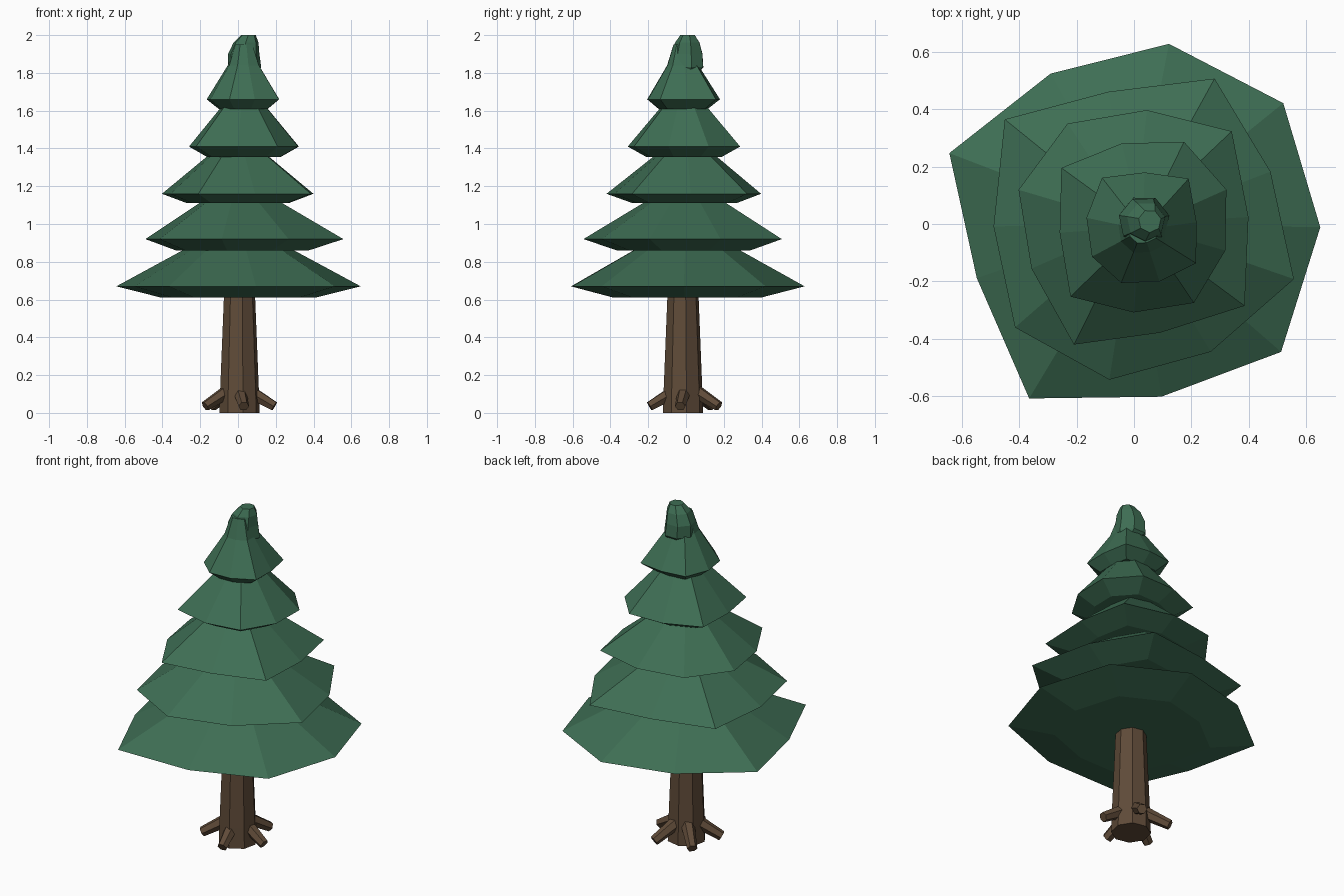
import bpy
import bmesh
from math import cos, sin, radians
from mathutils import Vector

default = bpy.data.objects.get("Cube")
if default:
    bpy.data.objects.remove(default, do_unlink=True)


def make_material(name, colour):
    mat = bpy.data.materials.new(name)
    mat.use_nodes = True
    mat.diffuse_color = (*colour, 1)
    bsdf = mat.node_tree.nodes["Principled BSDF"]
    bsdf.inputs["Base Color"].default_value = (*colour, 1)
    bsdf.inputs["Roughness"].default_value = 0.9
    return mat


needle_green = make_material("needle green", (0.048, 0.155, 0.088))
bark_brown = make_material("bark brown", (0.115, 0.070, 0.040))


def loft(name, rings, material):
    """Join equal-sized rings of points with flat faces and cap both ends."""
    bm = bmesh.new()
    loops = [[bm.verts.new(p) for p in ring] for ring in rings]
    for low, high in zip(loops, loops[1:]):
        for i in range(len(low)):
            j = (i + 1) % len(low)
            bm.faces.new((low[i], low[j], high[j], high[i]))
    bm.faces.new(loops[0])
    bm.faces.new(loops[-1])
    bmesh.ops.recalc_face_normals(bm, faces=bm.faces)
    mesh = bpy.data.meshes.new(name)
    bm.to_mesh(mesh)
    bm.free()
    mesh.materials.append(material)
    obj = bpy.data.objects.new(name, mesh)
    bpy.context.collection.objects.link(obj)
    return obj


def polar_ring(centre, radii, phase, z, scale=1.0):
    """Closed ring of points at even angles, each with its own radius."""
    step = 360 / len(radii)
    return [Vector((centre[0] + r * scale * cos(radians(phase + i * step)),
                    centre[1] + r * scale * sin(radians(phase + i * step)), z))
            for i, r in enumerate(radii)]


def branch_tier(name, centre, phase, radii, levels):
    """A skirt of needles; levels are (height, outline scale) pairs."""
    rings = [polar_ring(centre, radii, phase, z, s) for z, s in levels]
    return loft(name, rings, needle_green)


# Five irregular nine-sided skirts of needles, from the ground up
branch_tier("lowest_tier", (0, 0), -1,
            (.65, .67, .64, .60, .69, .58, .71, .61, .68),
            [(.61, .63), (.67, 1), (.88, .40)])
branch_tier("second_tier", (0, 0), -19,
            (.59, .51, .58, .47, .58, .49, .55, .55, .52),
            [(.86, .67), (.92, 1), (1.13, .36)])
branch_tier("middle_tier", (0, 0), 3.5,
            (.40, .47, .40, .42, .42, .39, .47, .39, .48),
            [(1.11, .67), (1.16, 1), (1.38, .34)])
branch_tier("fourth_tier", (.03, -.01), -16,
            (.30, .32, .33, .30, .35, .29, .35, .30, .32),
            [(1.355, .67), (1.41, 1), (1.63, .38)])
branch_tier("top_tier", (.03, -.02), 8,
            (.19, .24, .20, .23, .20, .20, .20, .19, .22),
            [(1.61, .68), (1.66, 1), (1.84, .43), (1.95, .25)])

# Lumpy tip, leaning slightly to one side
tip_profile = [(1.78, .060, .04), (1.83, .035, .09), (1.90, .030, .085),
               (1.96, .042, .068), (2.0, .055, .040)]
loft("tree_tip",
     [polar_ring((x, .01), [r] * 7, 12, z) for z, x, r in tip_profile],
     needle_green)

# Tapered trunk
loft("trunk",
     [polar_ring((.008, -.016), [r] * 8, 10, z)
      for z, r in ((.01, .108), (.12, .104), (.66, .082))],
     bark_brown)


def root(name, angle):
    """A stubby tapered root running outwards and down from the trunk."""
    out = Vector((cos(radians(angle)), sin(radians(angle)), 0))
    start = out * .05 + Vector((0, 0, .12))
    end = out * .195 + Vector((0, 0, .035))
    turn = (end - start).to_track_quat("Z", "Y")
    rings = []
    for point, radius in ((start, .038), (end, .028)):
        ring = polar_ring((0, 0), [radius] * 6, 0, 0)
        rings.append([turn @ p + point for p in ring])
    # Keep the outer end resting on the ground
    for p in rings[-1]:
        p.z = max(p.z, 0)
    loft(name, rings, bark_brown)


for index in range(5):
    root(f"root_{index + 1}", 63 + index * 72)

# Bring the lowest point of the trunk down to the ground
trunk = bpy.data.objects["trunk"]
for vertex in trunk.data.vertices:
    if vertex.co.z < .02:
        vertex.co.z = 0
